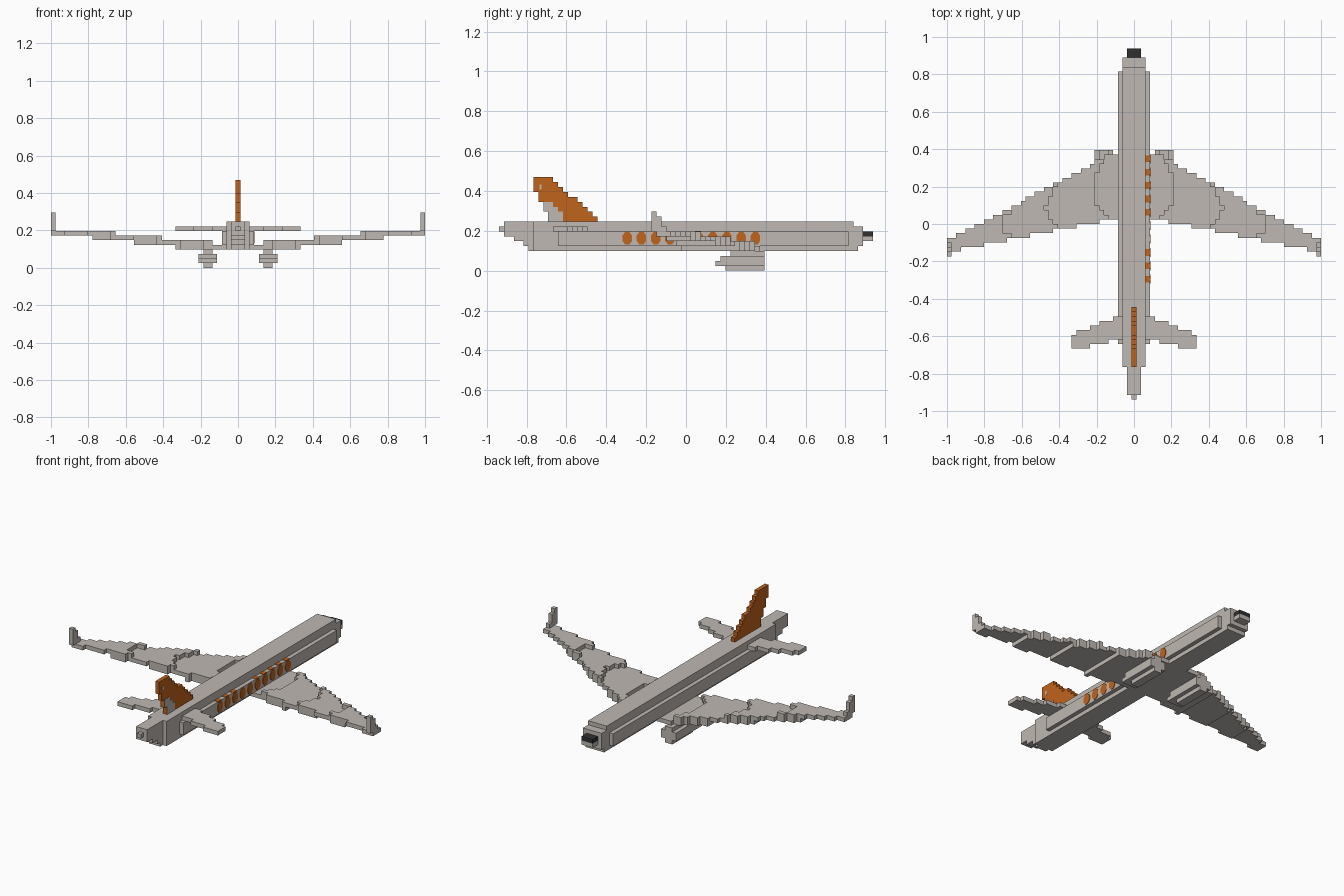
import bpy
import bmesh
import math

V = 2 / 81  # edge length of one building block

cube = bpy.data.objects.get("Cube")
if cube:
    bpy.data.objects.remove(cube, do_unlink=True)


def material(name, color):
    mat = bpy.data.materials.new(name)
    mat.use_nodes = True
    mat.diffuse_color = (*color, 1)
    bsdf = next(n for n in mat.node_tree.nodes if n.type == 'BSDF_PRINCIPLED')
    bsdf.inputs["Base Color"].default_value = (*color, 1)
    bsdf.inputs["Roughness"].default_value = 0.8
    return mat


grey = material("warm_grey", (0.52, 0.48, 0.445))
orange = material("burnt_orange", (0.53, 0.125, 0.012))
dark = material("dark_glass", (0.03, 0.03, 0.03))

SIDES = [(axis, s) for axis in range(3) for s in (-1, 1)]


def finish(name, bm, mat):
    mesh = bpy.data.meshes.new(name)
    bm.to_mesh(mesh)
    bm.free()
    mesh.materials.append(mat)
    obj = bpy.data.objects.new(name, mesh)
    bpy.context.collection.objects.link(obj)
    return obj


def block_part(name, cells, mat):
    """Skin a set of block cells with their exposed faces only."""
    bm = bmesh.new()
    verts = {}
    for cell in cells:
        for axis, s in SIDES:
            near = list(cell)
            near[axis] += s
            if tuple(near) in cells:
                continue
            u, w = (axis + 1) % 3, (axis + 2) % 3
            loop = []
            for a, b in ((0, 0), (1, 0), (1, 1), (0, 1))[::s]:
                c = list(cell)
                c[axis] += s > 0
                c[u] += a
                c[w] += b
                key = tuple(c)
                if key not in verts:
                    verts[key] = bm.verts.new(((c[0] - 0.5) * V, c[1] * V, c[2] * V))
                loop.append(verts[key])
            bm.faces.new(loop)
    return finish(name, bm, mat)


def mirrored(cells):
    return cells | {(-i, j, k) for i, j, k in cells}


def plate(name, center, size, mat):
    bm = bmesh.new()
    bmesh.ops.create_cube(bm, size=1)
    bmesh.ops.scale(bm, vec=size, verts=bm.verts)
    bmesh.ops.translate(bm, vec=center, verts=bm.verts)
    return finish(name, bm, mat)


# Fuselage: each layer has a tail end, nose end and half width
layers = {4: (-32, 35, 2), 5: (-33, 36, 3), 6: (-35, 38, 3),
          7: (-37, 38, 3), 8: (-38, 36, 2), 9: (-37, 34, 2)}


def taper(j):
    if j < -37:
        return 0
    if j < -31 or j >= 36:
        return 1
    return 2 if j < -26 or j >= 33 else 3


body = set()
for k, (tail, nose, half) in layers.items():
    for j in range(tail, nose):
        r = min(half, taper(j))
        body |= {(i, j, k) for i in range(-r, r + 1)}
glass = {c for c in body if c[2] == 7 and c[1] >= 36}
block_part("fuselage", body - glass, grey)
block_part("cockpit_glass", glass, dark)

# Swept wings that climb one layer at a time towards the tips
wing = set()
for i in range(3, 41):
    x = i * V
    front = min(15, round((0.44 - 0.533 * x) / V))
    back = round((0.05 - 0.2 * x) / V) if x > 0.15 else 1
    bottom = 4 + sum(x > t for t in (0.33, 0.55, 0.78))
    for j in range(back, max(front, back + 3)):
        chord = (j + 0.5 - back) / max(front - back, 3)
        inner = x - 0.08 * math.sin(math.pi * (1 - chord) ** 0.8)
        top = 4 + sum(inner > t for t in (0.14, 0.39, 0.63))
        wing |= {(i, j, k) for k in range(bottom, max(top, bottom) + 1)}

# Upright wing tips
for k, length in zip(range(8, 12), (3, 2, 2, 1)):
    wing |= {(40, -7 + n, k) for n in range(length)}
block_part("wings", mirrored(wing) - body, grey)

# Engines hung under the wings
engine = set()
for k, (start, inner, outer) in enumerate(((8, 6, 7), (6, 5, 8), (7, 5, 8), (9, 6, 7))):
    engine |= {(i, j, k) for i in range(inner, outer + 1) for j in range(start, 16)}
block_part("engines", mirrored(engine), grey)

# Horizontal tail
tailplane = set()
for i in range(3, 14):
    front = round((-0.465 - 0.38 * i * V) / V)
    back = -25 if i < 6 else -26 if i < 10 else -27
    tailplane |= {(i, j, 8) for j in range(back, front)}
block_part("tailplane", mirrored(tailplane), grey)

# Swept tail fin, one block thick
fin = set()
for k in range(10, 19):
    front = -18 - round((k - 10) * 9 / 8)
    back = max(-31, -28 - (k - 10) // 2)
    fin |= {(0, j, k) for j in range(back, front)}
block_part("tail_fin", fin, orange)

# Grey patches painted on the left face of the fin
for n, (j, k, length) in enumerate(((-28, 10, 3), (-28, 11, 3), (-29, 12, 3), (-29, 13, 2))):
    plate(f"fin_patch_{n}", (V / 2, (j + length / 2) * V, (k + 0.5) * V),
          (0.004, length * V, V), grey)
plate("fin_spot", (V / 2, -0.73, 0.42), (0.004, 0.012, V), grey)

# Rounded windows on the left side, wrapping onto the ledge above
edge = 3.5 * V
for n in range(10):
    y = -0.295 + 0.0715 * n
    bm = bmesh.new()
    bmesh.ops.create_cone(bm, cap_ends=True, segments=8, radius1=1, radius2=1, depth=0.006)
    for v in bm.verts:
        a = math.atan2(v.co.y, v.co.x) + math.pi / 8
        v.co = (edge + v.co.z, y + 0.026 * math.cos(a), 6.6 * V + 0.035 * math.sin(a))
    bmesh.ops.recalc_face_normals(bm, faces=bm.faces)
    finish(f"window_{n}", bm, orange)
    if n not in (3, 4):
        plate(f"window_top_{n}", (edge - V / 2, y, 8 * V), (V, 0.036, 0.004), orange)
